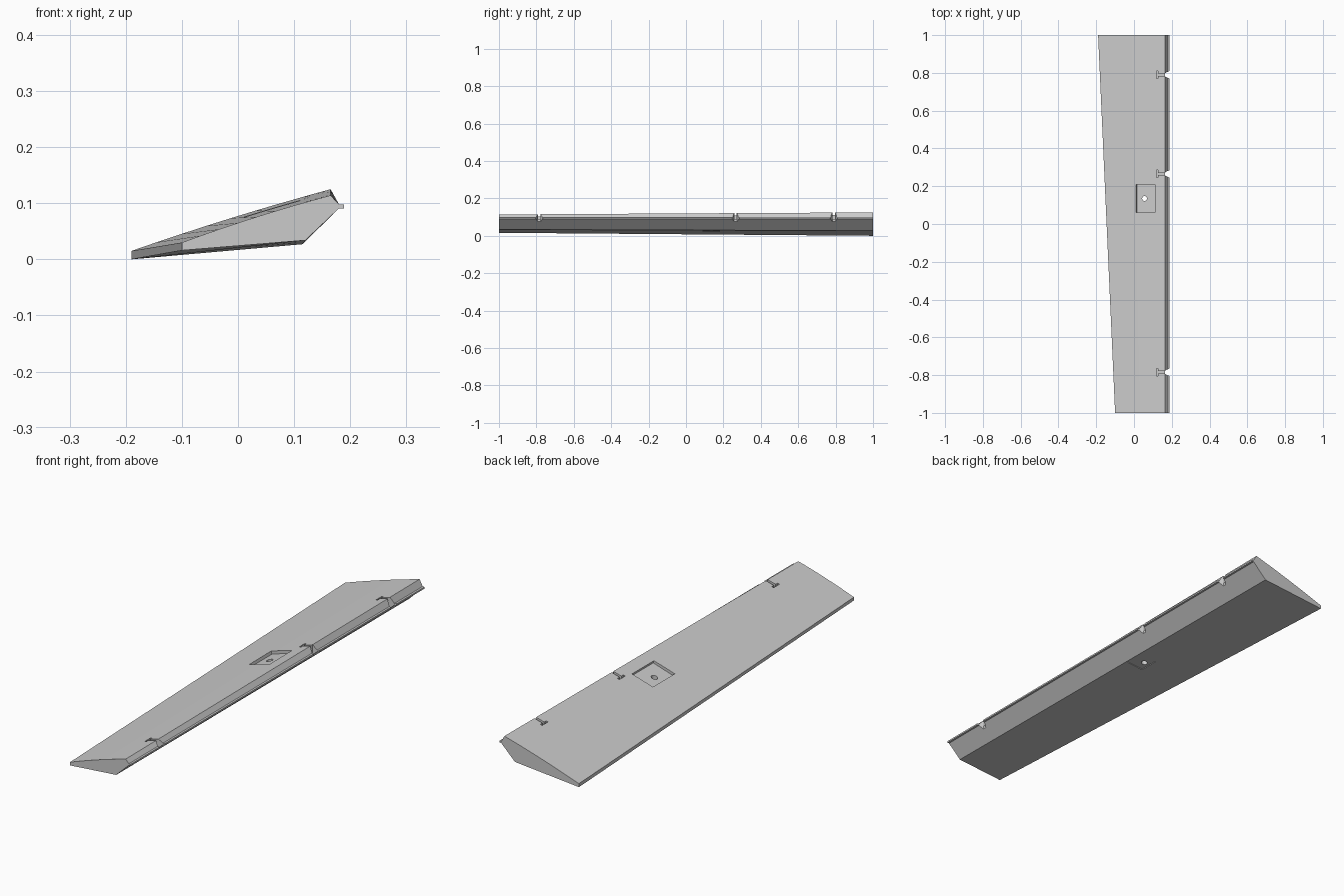
import bpy, bmesh
from mathutils import Matrix

if "Cube" in bpy.data.objects:
    bpy.data.objects.remove(bpy.data.objects["Cube"])

TOP_STEPS = 8
HINGES = (-0.785, 0.265, 0.79)


def make_object(name, bm):
    bmesh.ops.recalc_face_normals(bm, faces=bm.faces)
    mesh = bpy.data.meshes.new(name)
    bm.to_mesh(mesh)
    bm.free()
    ob = bpy.data.objects.new(name, mesh)
    bpy.context.collection.objects.link(ob)
    return ob


def loft(name, a, b):
    """Solid between two matching closed 3D outlines."""
    bm = bmesh.new()
    va = [bm.verts.new(p) for p in a]
    vb = [bm.verts.new(p) for p in b]
    n = len(va)
    bm.faces.new(va)
    bm.faces.new(vb)
    for i in range(n):
        j = (i + 1) % n
        bm.faces.new((va[i], va[j], vb[j], vb[i]))
    return make_object(name, bm)


def prism(name, outline, z0, z1):
    return loft(name, [(x, y, z0) for x, y in outline], [(x, y, z1) for x, y in outline])


def box(name, size, loc, tilt=0.0):
    bm = bmesh.new()
    m = Matrix.Translation(loc) @ Matrix.Rotation(-tilt, 4, 'Y') @ Matrix.Diagonal((*size, 1))
    bmesh.ops.create_cube(bm, size=1, matrix=m)
    return make_object(name, bm)


def cut(target, cutter):
    cutter.hide_render = True
    mod = target.modifiers.new("cut", 'BOOLEAN')
    mod.operation = 'DIFFERENCE'
    mod.solver = 'EXACT'
    mod.object = cutter
    bpy.context.view_layer.objects.active = target
    bpy.ops.object.modifier_apply(modifier=mod.name)
    bpy.data.objects.remove(cutter)


def section(y, x_tail, z_low, z_high, z_top, x_keel, z_keel):
    """Tapered section: thin tail, gently bowed top, nose with a small lip."""
    pts = []
    for i in range(TOP_STEPS + 1):
        t = i / TOP_STEPS
        bow = 0.014 * t * (1 - t)
        pts.append((x_tail + t * (0.165 - x_tail), y, z_high + t * (z_top - z_high) + bow))
    pts += [(0.180, y, 0.098), (0.189, y, 0.098), (0.189, y, 0.091), (0.180, y, 0.091),
            (x_keel, y, z_keel), (x_tail, y, z_low)]
    return pts


# Main tapered panel
panel = loft("flap_panel",
             section(-1, -0.10, 0.016, 0.030, 0.114, 0.120, 0.034),
             section(1, -0.19, 0.0, 0.015, 0.125, 0.115, 0.027))

# Hinge notches: flared gap through the lip, narrow stem and cross slot
for y in HINGES:
    flare = [(0.164, y - 0.008), (0.174, y - 0.014), (0.2, y - 0.024),
             (0.2, y + 0.024), (0.174, y + 0.014), (0.164, y + 0.008)]
    cut(panel, prism("hinge_gap_cutter", flare, 0.06, 0.2))
    tee = [(0.118, y - 0.02), (0.127, y - 0.02), (0.127, y - 0.006), (0.17, y - 0.006),
           (0.17, y + 0.006), (0.127, y + 0.006), (0.127, y + 0.02), (0.118, y + 0.02)]
    cut(panel, prism("hinge_slot_cutter", tee, 0.088, 0.2))

# Upper pocket, lower recess, and the round hole joining them
cut(panel, box("top_pocket_cutter", (0.104, 0.15, 0.03), (0.06, 0.135, 0.0935), 0.302))
cut(panel, box("bottom_recess_cutter", (0.078, 0.09, 0.016), (0.071, 0.135, 0.021), 0.09))
bm = bmesh.new()
bmesh.ops.create_cone(bm, cap_ends=True, segments=24, radius1=0.013, radius2=0.013, depth=0.3,
                      matrix=Matrix.Translation((0.056, 0.135, 0.06)))
cut(panel, make_object("hole_cutter", bm))

panel.select_set(True)
bpy.context.view_layer.objects.active = panel
bpy.ops.object.shade_smooth_by_angle(angle=0.5)
